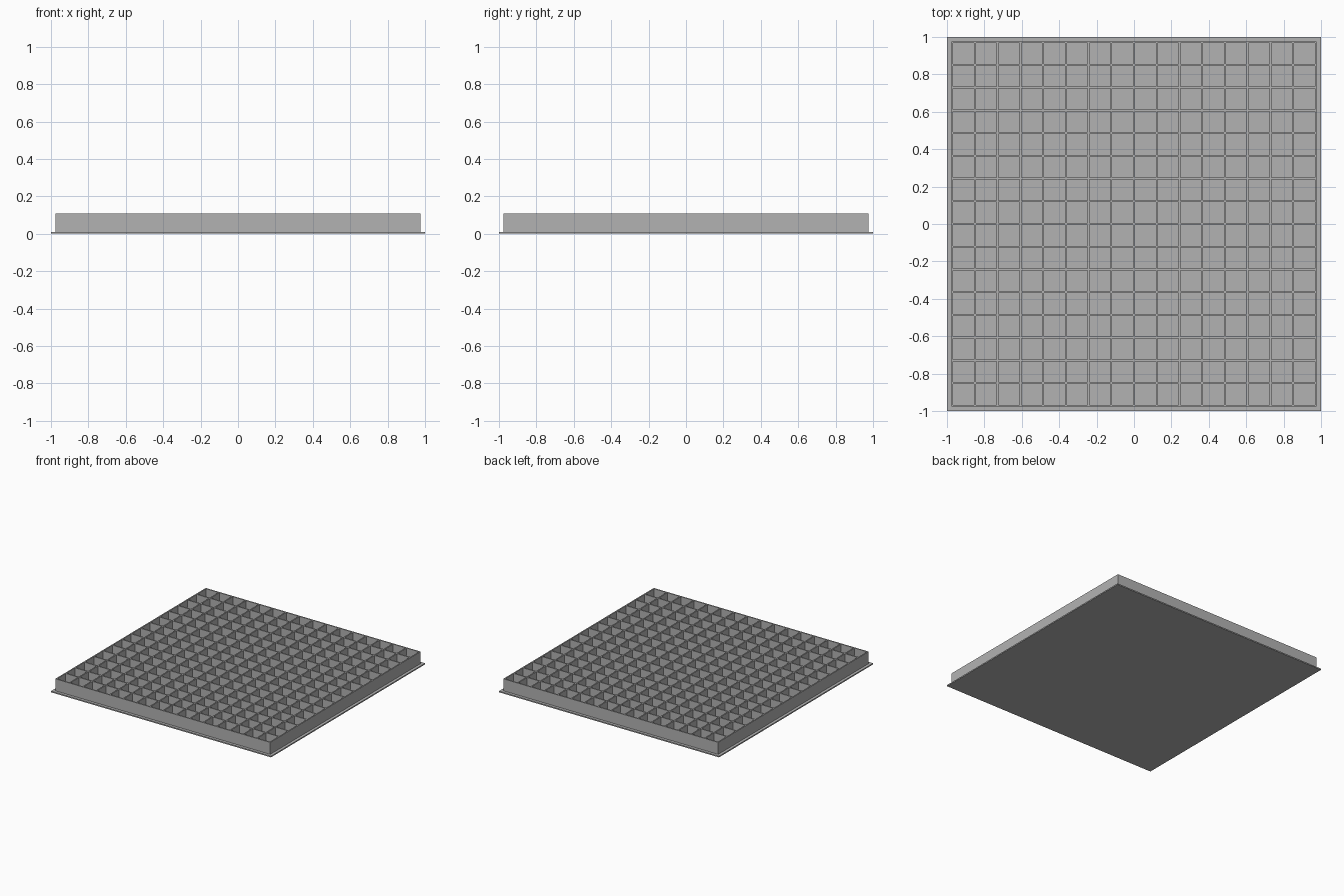
import bpy, bmesh

if "Cube" in bpy.data.objects:
    bpy.data.objects.remove(bpy.data.objects["Cube"])

CELLS = 16       # pockets per side
WALL = 0.010     # wall thickness
HALF = 0.977     # half width of the lattice
BASE = 0.010     # plate thickness
TOP = 0.108      # overall height

grey = bpy.data.materials.new("light grey")
grey.diffuse_color = (0.45, 0.45, 0.45, 1)
grey.use_nodes = True
grey.node_tree.nodes["Principled BSDF"].inputs["Base Color"].default_value = grey.diffuse_color


def add_object(name, bm):
    bmesh.ops.recalc_face_normals(bm, faces=bm.faces)
    mesh = bpy.data.meshes.new(name)
    bm.to_mesh(mesh)
    bm.free()
    mesh.materials.append(grey)
    obj = bpy.data.objects.new(name, mesh)
    bpy.context.collection.objects.link(obj)
    return obj


# Thin square base plate
bm = bmesh.new()
bmesh.ops.create_cube(bm, size=1)
for v in bm.verts:
    v.co.x *= 2
    v.co.y *= 2
    v.co.z = (v.co.z + 0.5) * BASE
add_object("base_plate", bm)

# Lattice of square pockets: inset each grid cell, open it, drop the walls
bm = bmesh.new()
mid = HALF - WALL / 2
bmesh.ops.create_grid(bm, x_segments=CELLS, y_segments=CELLS, size=mid)
cells = list(bm.faces)
bmesh.ops.inset_individual(bm, faces=cells, thickness=WALL / 2, use_even_offset=True)
bmesh.ops.delete(bm, geom=cells, context='FACES_ONLY')
for v in bm.verts:
    v.co.z = TOP
    for axis in (0, 1):
        if abs(v.co[axis]) > mid - 0.001:   # full thickness on the outer rim
            v.co[axis] = HALF if v.co[axis] > 0 else -HALF
rim = [e for e in bm.edges if e.is_boundary]
walls = bmesh.ops.extrude_edge_only(bm, edges=rim)
for v in walls["geom"]:
    if isinstance(v, bmesh.types.BMVert):
        v.co.z = BASE
add_object("pocket_lattice", bm)
